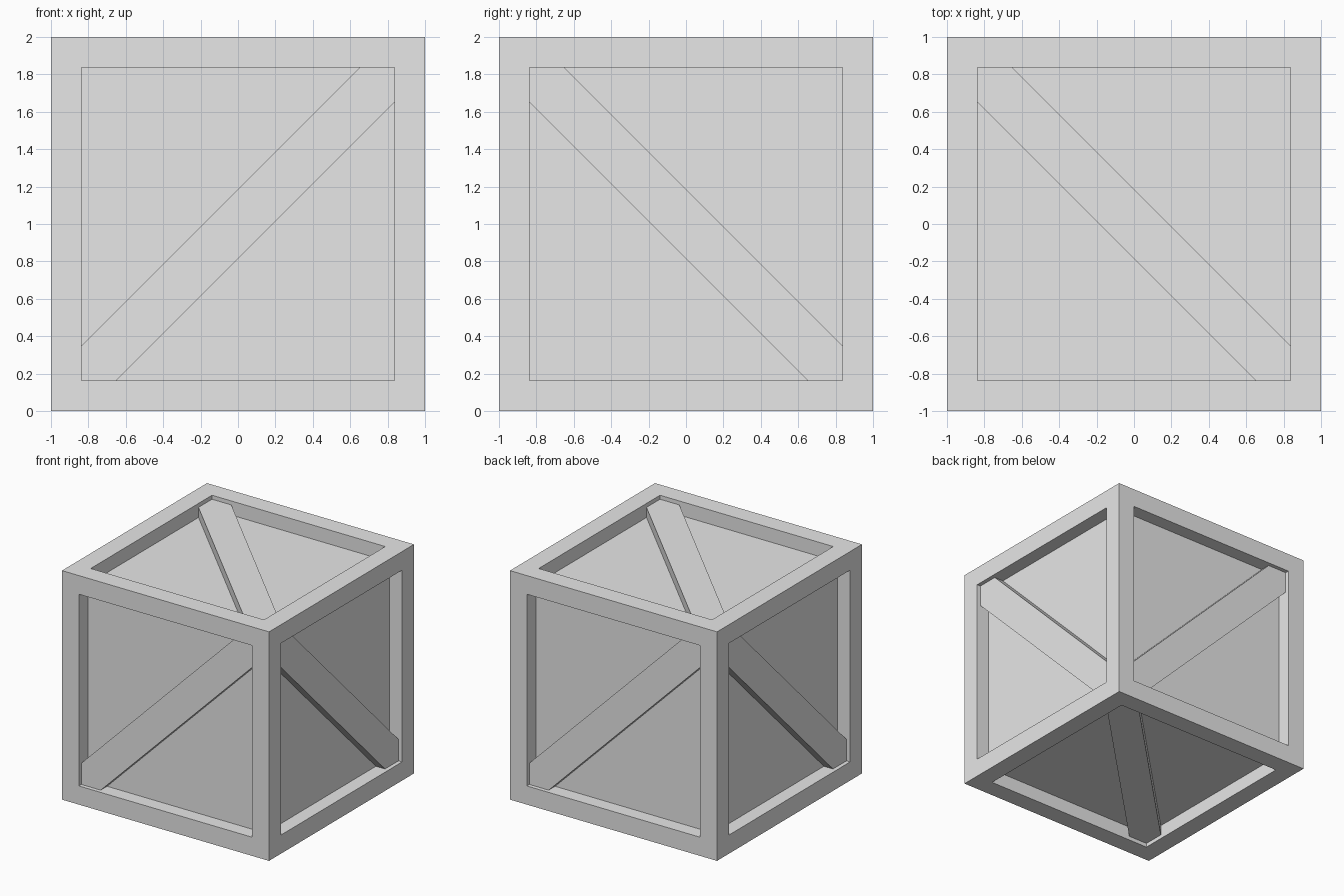
import bpy
import bmesh
from mathutils import Matrix, Vector

FRAME = 0.163          # width of the frame rails
PANEL_DEPTH = 0.123    # how far the panels sit behind the frame
BRACE_DEPTH = 0.035    # how far the braces sit behind the frame
BRACE_HALF = 0.132     # half the width of a brace
CENTRE = Vector((0, 0, 1))

if "Cube" in bpy.data.objects:
    bpy.data.objects.remove(bpy.data.objects["Cube"])

grey = bpy.data.materials.new("plain_grey")
grey.use_nodes = True
colour = (0.8, 0.8, 0.8, 1)
grey.diffuse_color = colour
grey.node_tree.nodes["Principled BSDF"].inputs["Base Color"].default_value = colour


def add_object(name, bm):
    bmesh.ops.recalc_face_normals(bm, faces=bm.faces)
    mesh = bpy.data.meshes.new(name)
    bm.to_mesh(mesh)
    bm.free()
    mesh.materials.append(grey)
    obj = bpy.data.objects.new(name, mesh)
    bpy.context.collection.objects.link(obj)
    return obj


# Crate body: a cube whose six faces are inset into a frame and sunk panels
bm = bmesh.new()
bmesh.ops.create_cube(bm, size=2)
bmesh.ops.inset_individual(bm, faces=bm.faces[:], thickness=FRAME, use_even_offset=True)
panels = [f for f in bm.faces if all(abs(v.co[i]) < 0.99 for v in f.verts
                                     for i in range(3) if abs(f.normal[i]) < 0.5)]
for panel in panels:
    walls = bmesh.ops.extrude_discrete_faces(bm, faces=[panel])["faces"]
    for face in walls:
        face.normal_update()
        bmesh.ops.translate(bm, verts=face.verts, vec=-face.normal * PANEL_DEPTH)
add_object("crate_body", bm).location = CENTRE


def add_brace(name, normal, along):
    """Diagonal plank with pointed ends that fit the frame corners."""
    z = Vector(normal)
    x = Vector(along).normalized()
    y = z.cross(x)
    tip = (1 - FRAME) * 2 ** 0.5 + 0.01   # ends tucked into the frame
    shoulder = tip - BRACE_HALF
    outline = [(tip, 0), (shoulder, BRACE_HALF), (-shoulder, BRACE_HALF),
               (-tip, 0), (-shoulder, -BRACE_HALF), (shoulder, -BRACE_HALF)]
    bm = bmesh.new()
    base = bm.faces.new([bm.verts.new((a, b, 1 - PANEL_DEPTH - 0.01)) for a, b in outline])
    top = bmesh.ops.extrude_face_region(bm, geom=[base])["geom"]
    bmesh.ops.translate(bm, verts=[g for g in top if isinstance(g, bmesh.types.BMVert)],
                        vec=(0, 0, PANEL_DEPTH + 0.01 - BRACE_DEPTH))
    turn = Matrix((x, y, z)).transposed().to_4x4()
    add_object(name, bm).matrix_world = Matrix.Translation(CENTRE) @ turn


# One brace on each side: outward normal, then direction of the diagonal
add_brace("front_brace", (0, -1, 0), (1, 0, 1))
add_brace("back_brace", (0, 1, 0), (-1, 0, 1))
add_brace("left_brace", (1, 0, 0), (0, 1, -1))
add_brace("right_brace", (-1, 0, 0), (0, -1, -1))
add_brace("top_brace", (0, 0, 1), (1, -1, 0))
add_brace("bottom_brace", (0, 0, -1), (1, 1, 0))
